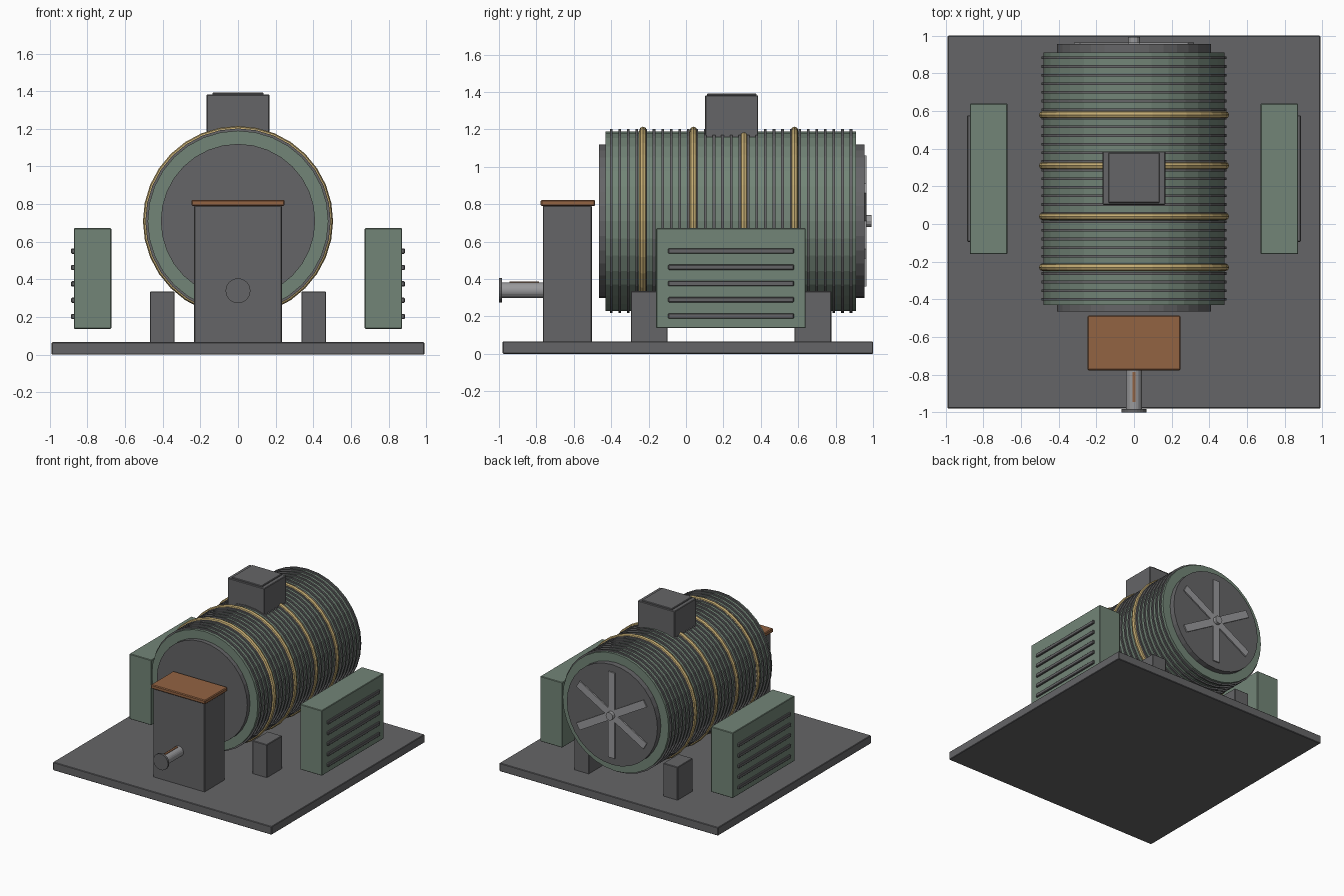
import bpy
import math
from mathutils import Matrix

old = bpy.data.objects.get("Cube")
if old:
    bpy.data.objects.remove(old, do_unlink=True)


def material(name, rgb):
    m = bpy.data.materials.new(name)
    m.use_nodes = True
    col = (*rgb, 1)
    m.diffuse_color = col
    m.node_tree.nodes["Principled BSDF"].inputs["Base Color"].default_value = col
    return m


GREY = material("dark grey metal", (0.13, 0.13, 0.135))
GREEN = material("green paint", (0.17, 0.235, 0.185))
GOLD = material("brass", (0.55, 0.41, 0.17))
COPPER = material("copper", (0.29, 0.125, 0.055))
STEEL = material("light steel", (0.32, 0.32, 0.33))

AXIS_Z = 0.71


def finish(name, mat, bevel=0):
    ob = bpy.context.object
    ob.name = name
    ob.data.materials.append(mat)
    if bevel:
        mod = ob.modifiers.new("soft edges", "BEVEL")
        mod.width = bevel
        mod.segments = 1
    return ob


def box(name, mat, x, y, z, bevel=0.004):
    bpy.ops.mesh.primitive_cube_add(size=1)
    ob = finish(name, mat, bevel)
    spans = (x, y, z)
    ob.data.transform(Matrix.Diagonal([b - a for a, b in spans] + [1]))
    ob.location = [(a + b) / 2 for a, b in spans]
    return ob


def cylinder_y(name, mat, radius, y0, y1, z, sides=32):
    """Cylinder lying along the y axis."""
    bpy.ops.mesh.primitive_cylinder_add(vertices=sides, radius=radius, depth=y1 - y0,
                                        location=(0, (y0 + y1) / 2, z),
                                        rotation=(math.pi / 2, 0, 0))
    return finish(name, mat)


# Base plate
box("base_plate", GREY, (-0.99, 0.99), (-0.98, 1.0), (0, 0.067))

# Drum housing with cooling fins and end caps
cylinder_y("drum", GREEN, 0.48, -0.43, 0.91, AXIS_Z)
cylinder_y("front_cap", GREY, 0.41, -0.465, -0.42, AXIS_Z)
cylinder_y("rear_cap", GREY, 0.41, 0.9, 0.955, AXIS_Z)
for i in range(29):
    y = -0.4 + i * 0.0458
    cylinder_y("cooling_fin", GREY, 0.492, y - 0.007, y + 0.007, AXIS_Z)

# Brass bands
for i in range(4):
    bpy.ops.mesh.primitive_torus_add(major_radius=0.485, minor_radius=0.02,
                                     major_segments=32, minor_segments=8,
                                     location=(0, -0.23 + i * 0.27, AXIS_Z),
                                     rotation=(math.pi / 2, 0, 0))
    finish("brass_band", GOLD)

# Rear fan
cylinder_y("fan_hub", STEEL, 0.032, 0.95, 0.993, AXIS_Z, 12)
for i in range(6):
    blade = box("fan_blade", STEEL, (0.02, 0.35), (0.95, 0.965), (-0.03, 0.03), 0)
    mesh_shift = Matrix.Translation(blade.location)
    blade.data.transform(mesh_shift)
    blade.location = (0, 0, AXIS_Z)
    blade.rotation_euler.y = math.radians(60 * i + 30)

# Terminal box on top
box("terminal_box", GREY, (-0.167, 0.167), (0.102, 0.386), (1.15, 1.382))
box("terminal_box_lid", GREY, (-0.136, 0.136), (0.112, 0.378), (1.375, 1.392))

# Front column with copper cover, shaft, key and coupling
box("front_column", GREY, (-0.233, 0.233), (-0.765, -0.503), (0.06, 0.792))
box("copper_cover", COPPER, (-0.247, 0.247), (-0.777, -0.486), (0.79, 0.823), 0.006)
cylinder_y("drive_shaft", STEEL, 0.042, -0.99, -0.76, 0.34, 24)
box("shaft_key", COPPER, (-0.008, 0.008), (-0.945, -0.785), (0.36, 0.386), 0)
cylinder_y("shaft_coupling", GREY, 0.066, -1.0, -0.983, 0.34, 24)

# Feet and louvred side panels, mirrored left and right
for side, s in (("left", 1), ("right", -1)):
    def across(a, b):
        return tuple(sorted((s * a, s * b)))

    for end, y in (("front", -0.295), ("rear", 0.58)):
        box(f"{side}_{end}_foot", GREY, across(0.337, 0.468), (y, y + 0.197), (0.06, 0.336))
    box(f"{side}_panel", GREEN, across(0.673, 0.872), (-0.16, 0.64), (0.138, 0.672))
    for i in range(5):
        z = 0.203 + i * 0.0868
        box(f"{side}_louvre", GREY, across(0.865, 0.886), (-0.095, 0.577),
            (z - 0.014, z + 0.014))
